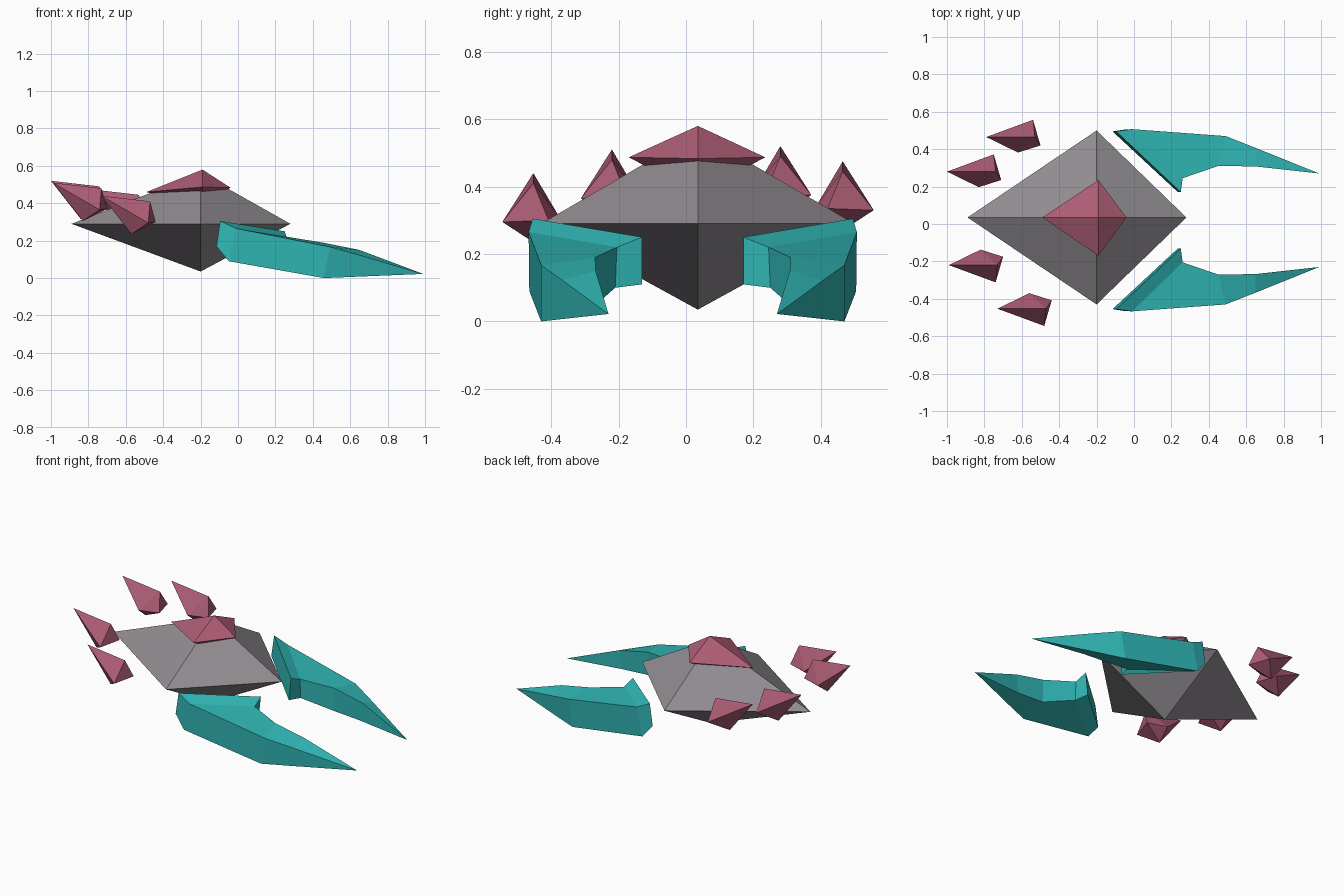
import bpy, bmesh
from mathutils import Vector

if "Cube" in bpy.data.objects:
    bpy.data.objects.remove(bpy.data.objects["Cube"])


def material(name, color):
    m = bpy.data.materials.new(name)
    m.diffuse_color = (*color, 1)
    m.use_nodes = True
    m.node_tree.nodes["Principled BSDF"].inputs["Base Color"].default_value = m.diffuse_color
    return m


def add_object(name, verts, faces, mat):
    bm = bmesh.new()
    vs = [bm.verts.new(v) for v in verts]
    for f in faces:
        bm.faces.new([vs[i] for i in f])
    bmesh.ops.recalc_face_normals(bm, faces=bm.faces[:])
    mesh = bpy.data.meshes.new(name)
    bm.to_mesh(mesh)
    bm.free()
    mesh.materials.append(mat)
    ob = bpy.data.objects.new(name, mesh)
    bpy.context.collection.objects.link(ob)
    return ob


def bipyramid(name, ring, end_a, end_b, mat):
    """Four-sided ring closed by a point at each end."""
    faces = []
    for i in range(4):
        j = (i + 1) % 4
        faces += [(i, j, 4), (j, i, 5)]
    return add_object(name, list(ring) + [end_a, end_b], faces, mat)


def loft_to_tip(name, sections, tip, mat):
    """Skin four-point sections, flat at the start and pointed at the end."""
    verts = [p for s in sections for p in s] + [tip]
    n = len(sections)
    faces = [(0, 1, 2, 3)]
    for s in range(n):
        for i in range(4):
            a, b = s * 4 + i, s * 4 + (i + 1) % 4
            faces.append((a, b, b + 4, a + 4) if s < n - 1 else (a, b, n * 4))
    return add_object(name, verts, faces, mat)


grey = material("shell_grey", (0.28, 0.26, 0.28))
red = material("crimson", (0.42, 0.11, 0.18))
teal = material("teal", (0.03, 0.48, 0.47))

# Main faceted body
bipyramid("body",
          [(-0.89, 0.035, 0.29), (-0.2, -0.43, 0.29),
           (0.28, 0.035, 0.29), (-0.2, 0.5, 0.29)],
          (-0.2, 0.035, 0.56), (-0.2, 0.035, 0.035), grey)

# Crystal cap on top of the body
bipyramid("top_cap",
          [(-0.49, 0.035, 0.46), (-0.19, -0.17, 0.487),
           (-0.04, 0.035, 0.483), (-0.19, 0.235, 0.487)],
          (-0.19, 0.035, 0.58), (-0.19, 0.035, 0.38), red)

# Four floating spikes behind the body, mirrored by side
spike_ring = [(0.05, 0, 0.10), (0.04, -0.092, -0.015),
              (-0.05, 0, -0.075), (-0.04, 0.083, -0.01)]
spikes = {
    "front_outer_spike": ((-0.52, -0.453, 0.31), 1),
    "front_inner_spike": ((-0.78, -0.22, 0.38), 1),
    "back_inner_spike": ((-0.79, 0.28, 0.39), -1),
    "back_outer_spike": ((-0.58, 0.465, 0.345), -1),
}
for name, (centre, side) in spikes.items():
    def place(p):
        return Vector(centre) + Vector((p[0], p[1] * side, p[2]))
    bipyramid(name, [place(p) for p in spike_ring],
              place((-0.21, 0, 0.13)), place((0.08, 0.045, -0.01)), red)

# Claw sections: outer top, inner top, inner bottom, outer bottom
claw = [
    [(-0.095, -0.455, 0.305), (0.25, -0.13, 0.25),
     (0.235, -0.13, 0.11), (-0.115, -0.455, 0.17)],
    [(-0.01, -0.467, 0.265), (0.26, -0.205, 0.22),
     (0.26, -0.21, 0.10), (-0.05, -0.465, 0.09)],
    [(0.49, -0.43, 0.167), (0.45, -0.27, 0.19),
     (0.45, -0.272, 0.045), (0.46, -0.43, 0.0)],
    [(0.65, -0.367, 0.122), (0.65, -0.268, 0.15),
     (0.63, -0.27, 0.035), (0.63, -0.367, 0.007)],
]
claw_tip = (0.99, -0.23, 0.022)

# Pair of claws, mirrored about y = 0.02
for name, flip in (("front_claw", False), ("back_claw", True)):
    def side_of(p):
        return (p[0], 0.04 - p[1], p[2]) if flip else p
    loft_to_tip(name, [[side_of(p) for p in s] for s in claw],
                side_of(claw_tip), teal)
